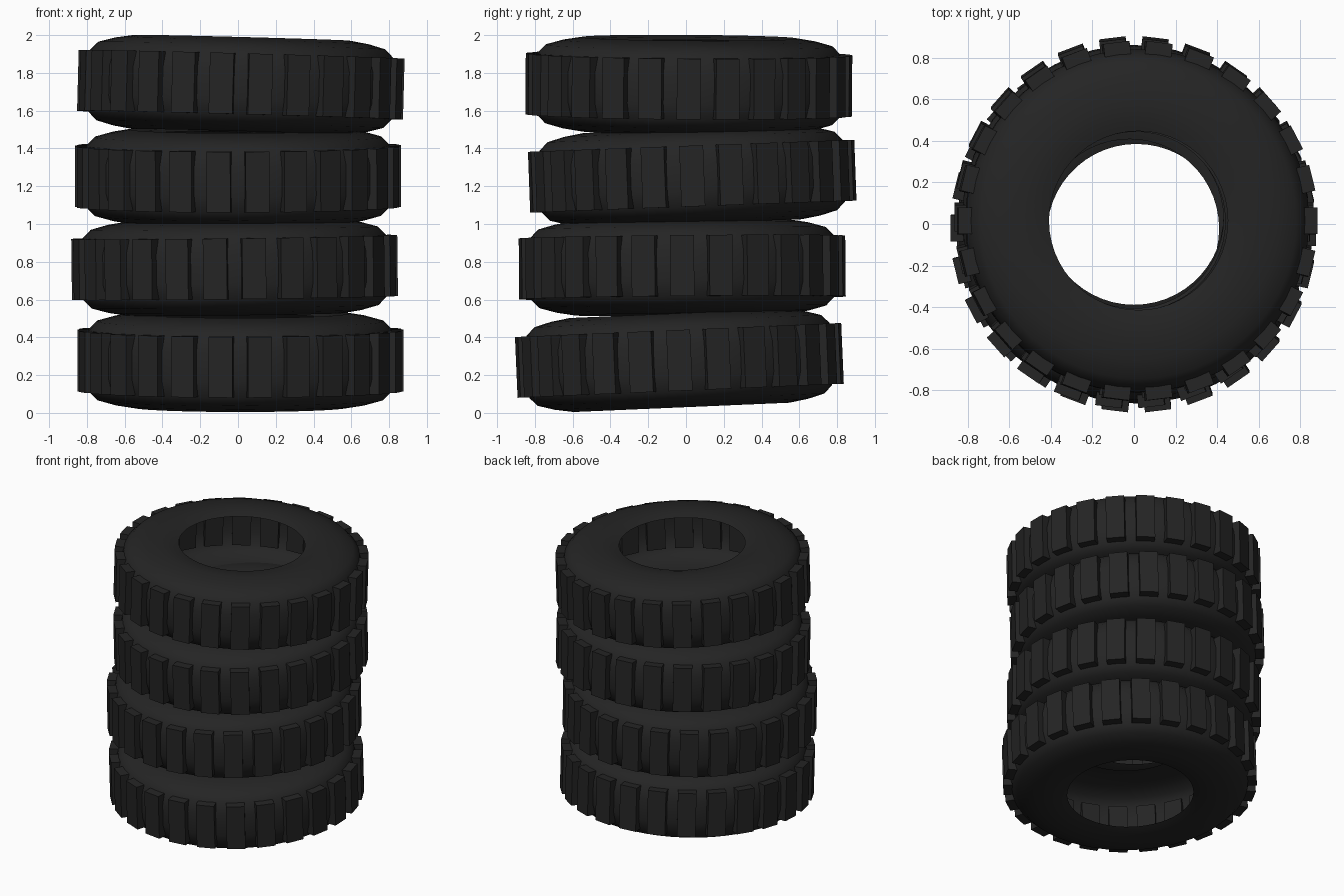
import bpy, bmesh, math
from mathutils import Matrix, Vector

if "Cube" in bpy.data.objects:
    bpy.data.objects.remove(bpy.data.objects["Cube"])

SEG = 52          # sides around each tyre
BLOCKS = 26       # tread blocks per tyre

rubber = bpy.data.materials.new("black_rubber")
rubber.diffuse_color = (0.018, 0.018, 0.018, 1)
rubber.use_nodes = True
rubber.node_tree.nodes["Principled BSDF"].inputs["Base Color"].default_value = rubber.diffuse_color

# Upper half of the hollow casing section (radius, height), bead to tread centre
half = [(0.43, 0.226), (0.48, 0.240), (0.57, 0.249), (0.67, 0.233),
        (0.76, 0.208), (0.802, 0.165), (0.825, 0.08)]
profile = half + [(r, -z) for r, z in reversed(half)]


def finish(name, bm, matrix, smooth):
    mesh = bpy.data.meshes.new(name)
    bm.to_mesh(mesh)
    bm.free()
    mesh.materials.append(rubber)
    for p in mesh.polygons:
        p.use_smooth = smooth
    ob = bpy.data.objects.new(name, mesh)
    ob.matrix_world = matrix
    bpy.context.collection.objects.link(ob)
    return ob


def casing(name, matrix):
    # Open shell turned around the axis, hollow inside
    bm = bmesh.new()
    rings = []
    for i in range(SEG):
        a = 2 * math.pi * i / SEG
        rings.append([bm.verts.new((r * math.cos(a), r * math.sin(a), z)) for r, z in profile])
    for i in range(SEG):
        p, q = rings[i], rings[(i + 1) % SEG]
        for j in range(len(profile) - 1):
            bm.faces.new((p[j], p[j + 1], q[j + 1], q[j]))
    bm.normal_update()
    # Make the shell face outward
    f = max(bm.faces, key=lambda f: f.calc_center_median().xy.length)
    c = f.calc_center_median()
    if f.normal.x * c.x + f.normal.y * c.y < 0:
        bmesh.ops.reverse_faces(bm, faces=bm.faces[:])
    finish(name, bm, matrix, True)


def tread(name, matrix):
    # Ring of box lugs that also show through on the inside
    bm = bmesh.new()
    inner, outer = 0.785, 0.863
    for i in range(BLOCKS):
        m = (Matrix.Rotation(2 * math.pi * i / BLOCKS, 4, 'Z')
             @ Matrix.Translation(((inner + outer) / 2, 0, 0))
             @ Matrix.Diagonal((outer - inner, 0.127, 0.322, 1)))
        bmesh.ops.create_cube(bm, size=1, matrix=m)
    finish(name, bm, matrix, False)


# Each tyre: centre x, y, z and tilt about x and y
stack = [(0.012, -0.035, 0.278, 0.043, 0.0),
         (-0.018, -0.02, 0.770, 0.009, -0.012),
         (0.0, 0.033, 1.253, 0.037, -0.001),
         (0.015, 0.015, 1.737, -0.007, 0.027)]

for n, (x, y, z, rx, ry) in enumerate(stack, 1):
    m = (Matrix.Translation((x, y, z)) @ Matrix.Rotation(rx, 4, 'X')
         @ Matrix.Rotation(ry, 4, 'Y'))
    casing(f"tyre_casing_{n}", m)
    tread(f"tyre_tread_{n}", m)
